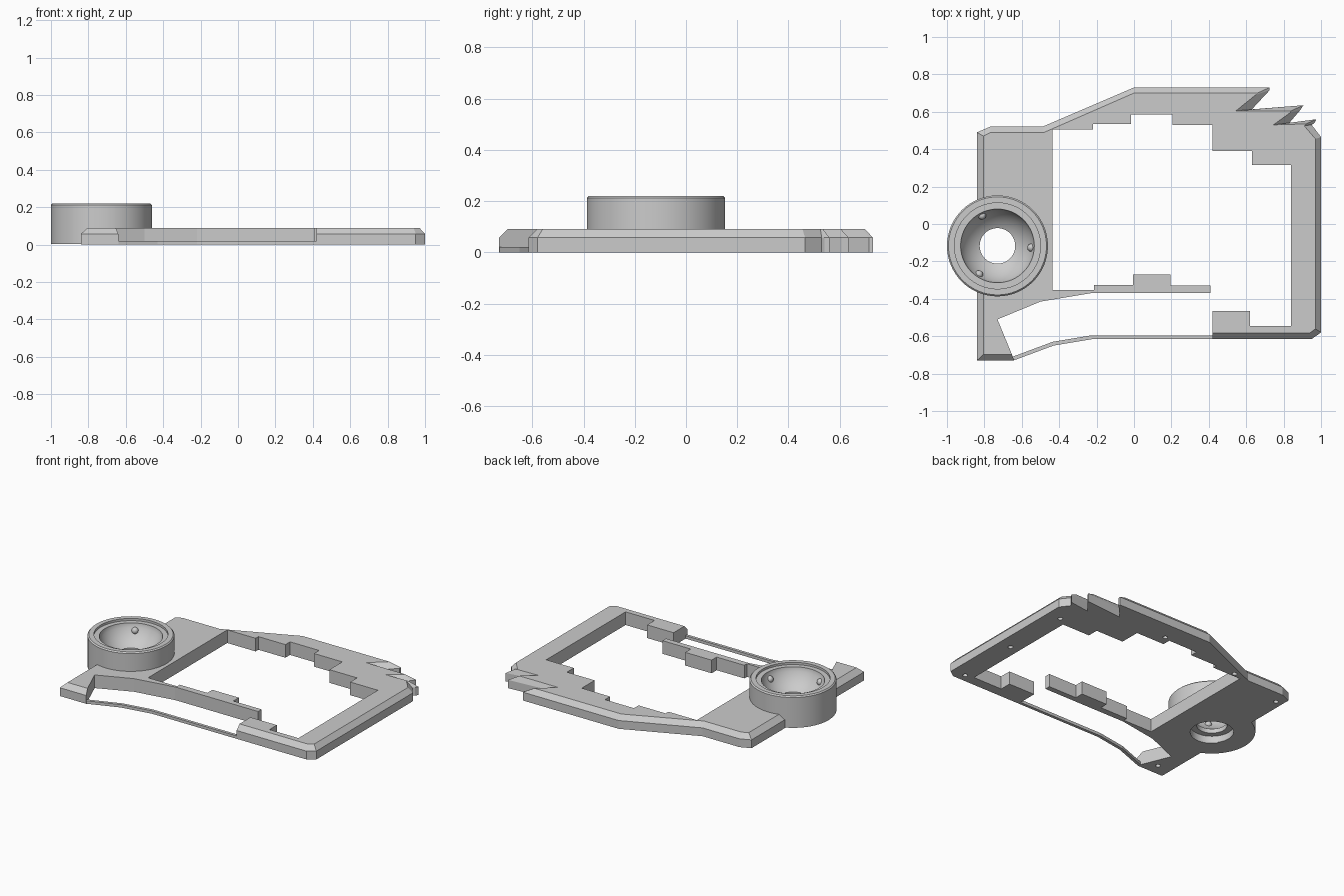
import bpy, bmesh
from math import sin, cos, radians, sqrt, tau
from mathutils import Matrix, Vector

cube = bpy.data.objects.get("Cube")
if cube:
    bpy.data.objects.remove(cube)

grey = bpy.data.materials.new("plain_grey")
grey.use_nodes = True
grey.diffuse_color = (0.6, 0.6, 0.6, 1)
grey.node_tree.nodes["Principled BSDF"].inputs["Base Color"].default_value = grey.diffuse_color

SOCKET = Vector((-0.73, -0.117, 0))


def finish(bm, name, smooth=False):
    """Turn a bmesh into a named object with the grey material."""
    bmesh.ops.remove_doubles(bm, verts=bm.verts, dist=0.0001)
    bmesh.ops.recalc_face_normals(bm, faces=bm.faces)
    mesh = bpy.data.meshes.new(name)
    bm.to_mesh(mesh)
    bm.free()
    mesh.materials.append(grey)
    obj = bpy.data.objects.new(name, mesh)
    bpy.context.collection.objects.link(obj)
    if smooth:
        bpy.ops.object.select_all(action="DESELECT")
        obj.select_set(True)
        bpy.context.view_layer.objects.active = obj
        bpy.ops.object.shade_smooth_by_angle(angle=radians(30))
    return obj


def loft(rings, name):
    """Join stacked outlines, given as (points, height), into a solid."""
    bm = bmesh.new()
    loops = [[bm.verts.new((x, y, z)) for x, y in pts] for pts, z in rings]
    count = len(loops[0])
    for low, high in zip(loops, loops[1:]):
        for i in range(count):
            j = (i + 1) % count
            bm.faces.new((low[i], low[j], high[j], high[i]))
    caps = [bm.faces.new(loops[0][::-1]), bm.faces.new(loops[-1])]
    bm.normal_update()
    bmesh.ops.triangulate(bm, faces=caps, ngon_method="EAR_CLIP")
    return finish(bm, name)


def lathe(profile, name, smooth=False, segments=64):
    """Revolve a closed (radius, height) profile about the socket axis."""
    bm = bmesh.new()
    rings = []
    for s in range(segments):
        a = tau * s / segments
        rings.append([bm.verts.new(SOCKET + Vector((r * cos(a), r * sin(a), z)))
                      for r, z in profile])
    for s in range(segments):
        here, there = rings[s], rings[(s + 1) % segments]
        for i in range(len(profile)):
            bm.faces.new((here[i - 1], there[i - 1], there[i], here[i]))
    bmesh.ops.dissolve_degenerate(bm, dist=0.0001, edges=bm.edges)
    return finish(bm, name, smooth)


def cut(target, cutter):
    """Subtract the cutter from the target and discard it."""
    cutter.hide_render = True
    mod = target.modifiers.new("cut", "BOOLEAN")
    mod.operation = "DIFFERENCE"
    mod.object = cutter
    bpy.context.view_layer.objects.active = target
    bpy.ops.object.modifier_apply(modifier=mod.name)
    bpy.data.objects.remove(cutter)


# Outer rim of the frame: base x, y then the bevelled top x, y
rim = [
    (0.42, -0.615, 0.42, -0.583), (0.95, -0.615, 0.94, -0.583),
    (1, -0.58, 0.97, -0.56), (1, 0.465, 0.97, 0.455),
    (0.95, 0.53, 0.91, 0.525), (0.965, 0.54, 0.915, 0.53),
    (0.975, 0.56, 0.92, 0.535), (0.83, 0.54, 0.745, 0.53),
    (0.89, 0.61, 0.835, 0.595), (0.905, 0.635, 0.84, 0.605),
    (0.63, 0.613, 0.545, 0.605), (0.725, 0.715, 0.65, 0.69),
    (0.725, 0.73, 0.66, 0.7), (0, 0.73, 0, 0.7),
    (-0.49, 0.52, -0.48, 0.49), (-0.77, 0.52, -0.765, 0.49),
    (-0.84, 0.49, -0.805, 0.47), (-0.84, -0.73, -0.805, -0.697),
    (-0.64, -0.73, -0.653, -0.697),
]
# Stepped inner edge, with the open bay at the front
inner = [
    (-0.73, -0.51), (-0.5, -0.415), (-0.22, -0.368), (0.41, -0.368), (0.41, -0.33),
    (0.195, -0.33), (0.195, -0.27), (-0.005, -0.27), (-0.005, -0.325),
    (-0.215, -0.325), (-0.215, -0.353), (-0.435, -0.353), (-0.435, 0.505),
    (-0.22, 0.505), (-0.22, 0.535), (-0.015, 0.535), (-0.015, 0.585),
    (0.205, 0.585), (0.205, 0.53), (0.42, 0.53), (0.42, 0.39), (0.63, 0.39),
    (0.63, 0.315), (0.84, 0.315), (0.84, -0.545), (0.62, -0.545),
    (0.62, -0.465), (0.42, -0.465),
]
base = [p[:2] for p in rim] + inner
top = [p[2:] for p in rim] + inner
frame = loft([(base, 0), (base, 0.057), (top, 0.09)], "frame")

# Clearance for the socket, and the opening under it
cut(frame, lathe([(0, -0.1), (0.135, -0.1), (0.135, 0.012), (0.25, 0.012),
                  (0.25, 0.3), (0, 0.3)], "socket_cutter"))

# Blind screw holes in the underside
bm = bmesh.new()
for x, y in [(0.91, -0.11), (0.9, -0.56), (0.9, 0.36), (0.25, 0.6),
             (-0.37, 0.53), (-0.79, 0.43), (-0.74, -0.65)]:
    bmesh.ops.create_cone(bm, cap_ends=True, segments=16, radius1=0.016, radius2=0.016,
                          depth=0.08, matrix=Matrix.Translation((x, y, 0)))
cut(frame, finish(bm, "screw_hole_cutter"))

# Thin strip closing the front bay
outside = [(-0.645, -0.73), (-0.43, -0.65), (-0.22, -0.615), (0.43, -0.615)]
strip = outside + [(x - 0.005, y + 0.02) for x, y in reversed(outside)]
loft([(strip, 0), (strip, 0.02)], "front_strip")

# Round socket with a shallow spherical bowl and a stepped lip
BOWL, CENTRE, MOUTH, HOLE = 0.207, 0.264, 0.197, 0.095
bowl = []
for i in range(13):
    r = MOUTH + (HOLE - MOUTH) * i / 12
    bowl.append((r, CENTRE - sqrt(BOWL ** 2 - r ** 2)))
lathe([(HOLE, 0.05), (0.135, 0.05), (0.135, 0.004), (0.27, 0.004), (0.27, 0.212),
       (0.262, 0.22), (0.23, 0.22), (0.23, 0.205), (MOUTH, 0.205)] + bowl,
      "ball_socket", smooth=True)

# Three small bearings set in the bowl
for i in range(3):
    a = tau * i / 3 - radians(3)
    bm = bmesh.new()
    spot = SOCKET + Vector((0.182 * cos(a), 0.182 * sin(a), 0.16))
    bmesh.ops.create_uvsphere(bm, u_segments=16, v_segments=10, radius=0.022,
                              matrix=Matrix.Translation(spot))
    finish(bm, f"bearing_{i + 1}", smooth=True)
